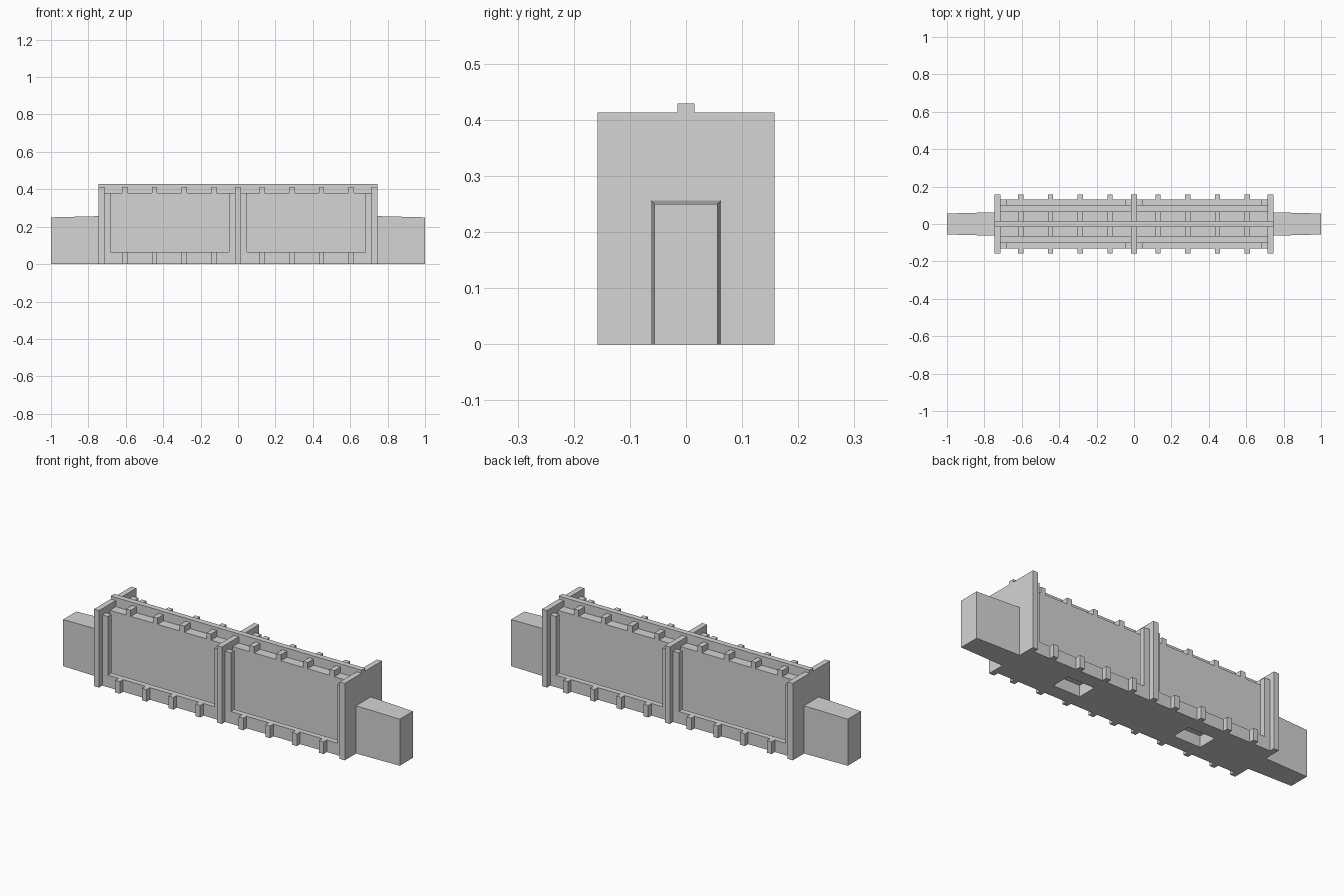
import bpy
import bmesh

old = bpy.data.objects.get("Cube")
if old:
    bpy.data.objects.remove(old, do_unlink=True)

grey = bpy.data.materials.new("plain_grey")
grey.use_nodes = True
COLOUR = (0.66, 0.66, 0.66, 1)
grey.diffuse_color = COLOUR
for node in grey.node_tree.nodes:
    if node.type == 'BSDF_PRINCIPLED':
        node.inputs["Base Color"].default_value = COLOUR

PLATE_X, PLATE_T = 0.73, 0.015      # plate position and half thickness
PLATE_Y, PLATE_Z = 0.158, 0.413
CORE_Y, CORE_Z = 0.066, 0.38
FRAME_IN, FRAME_OUT, BEAM_Z = 0.1, 0.13, 0.065
FLOOR_Z = 0.02


def finish(name, bm):
    bmesh.ops.recalc_face_normals(bm, faces=bm.faces)
    mesh = bpy.data.meshes.new(name)
    bm.to_mesh(mesh)
    bm.free()
    mesh.materials.append(grey)
    obj = bpy.data.objects.new(name, mesh)
    bpy.context.collection.objects.link(obj)
    return obj


def box(name, x, y, z):
    """Box from (low, high) ranges on each axis."""
    bm = bmesh.new()
    bmesh.ops.create_cube(bm, size=1)
    for v in bm.verts:
        v.co = [r[0] if c < 0 else r[1] for r, c in zip((x, y, z), v.co)]
    return finish(name, bm)


def prism(name, axis, profile, start, end):
    """Extrude an outline along x (points are y, z) or along y (points are x, z)."""
    bm = bmesh.new()
    points = [(start, a, z) if axis == 'x' else (a, start, z) for a, z in profile]
    face = bm.faces.new([bm.verts.new(p) for p in points])
    moved = bmesh.ops.extrude_face_region(bm, geom=[face])["geom"]
    verts = [g for g in moved if isinstance(g, bmesh.types.BMVert)]
    step = (end - start, 0, 0) if axis == 'x' else (0, end - start, 0)
    bmesh.ops.translate(bm, verts=verts, vec=step)
    return finish(name, bm)


# Main body: tall core on a thin floor, with two pockets in the underside
half = [(FRAME_IN, 0), (FRAME_IN, FLOOR_Z), (CORE_Y, FLOOR_Z), (CORE_Y, CORE_Z)]
body = prism("body", 'x', half + [(-y, z) for y, z in reversed(half)], -PLATE_X, PLATE_X)
for px in (-0.365, 0.365):
    cutter = box("pocket_cutter", (px - 0.08, px + 0.08), (-0.053, 0.053), (-0.05, 0.06))
    cutter.hide_render = True
    cut = body.modifiers.new("pocket", 'BOOLEAN')
    cut.object = cutter
    cut.solver = 'EXACT'
    bpy.context.view_layer.objects.active = body
    bpy.ops.object.modifier_apply(modifier=cut.name)
    bpy.data.objects.remove(cutter, do_unlink=True)

# Ridge along the top
box("ridge", (-PLATE_X - PLATE_T, PLATE_X + PLATE_T), (-0.015, 0.015), (CORE_Z - 0.02, 0.429))

# End and middle plates
for name, x in (("right_plate", -PLATE_X), ("middle_plate", 0), ("left_plate", PLATE_X)):
    box(name, (x - PLATE_T, x + PLATE_T), (-PLATE_Y, PLATE_Y), (0, PLATE_Z))

# Free-standing side frames and lugs, repeated for each bay on both sides
inner, outer, post = PLATE_T, PLATE_X - PLATE_T, 0.033
for sx in (-1, 1):
    for sy in (-1, 1):
        outline = [(inner, 0), (outer, 0), (outer, CORE_Z), (outer - post, CORE_Z),
                   (outer - post, BEAM_Z), (inner + post, BEAM_Z),
                   (inner + post, CORE_Z), (inner, CORE_Z)]
        prism("side_frame", 'y', [(sx * x, z) for x, z in outline], sy * FRAME_IN, sy * FRAME_OUT)
        for i in range(4):
            x = sx * (0.128 + i * 0.159)
            span = (x - 0.014, x + 0.014)
            box("bottom_lug", span, sorted((sy * 0.12, sy * PLATE_Y)), (0, BEAM_Z))
            box("top_lug", span, sorted((sy * 0.01, sy * CORE_Y)), (CORE_Z - 0.01, PLATE_Z))

# Tapered end blocks
for name, sx in (("right_end", -1), ("left_end", 1)):
    end = box(name, sorted((sx * PLATE_X, sx)), (-1, 1), (0, 1))
    for v in end.data.vertices:
        tip = abs(v.co.x) > 0.9
        v.co.y *= 0.056 if tip else 0.063
        v.co.z *= 0.25 if tip else 0.257
